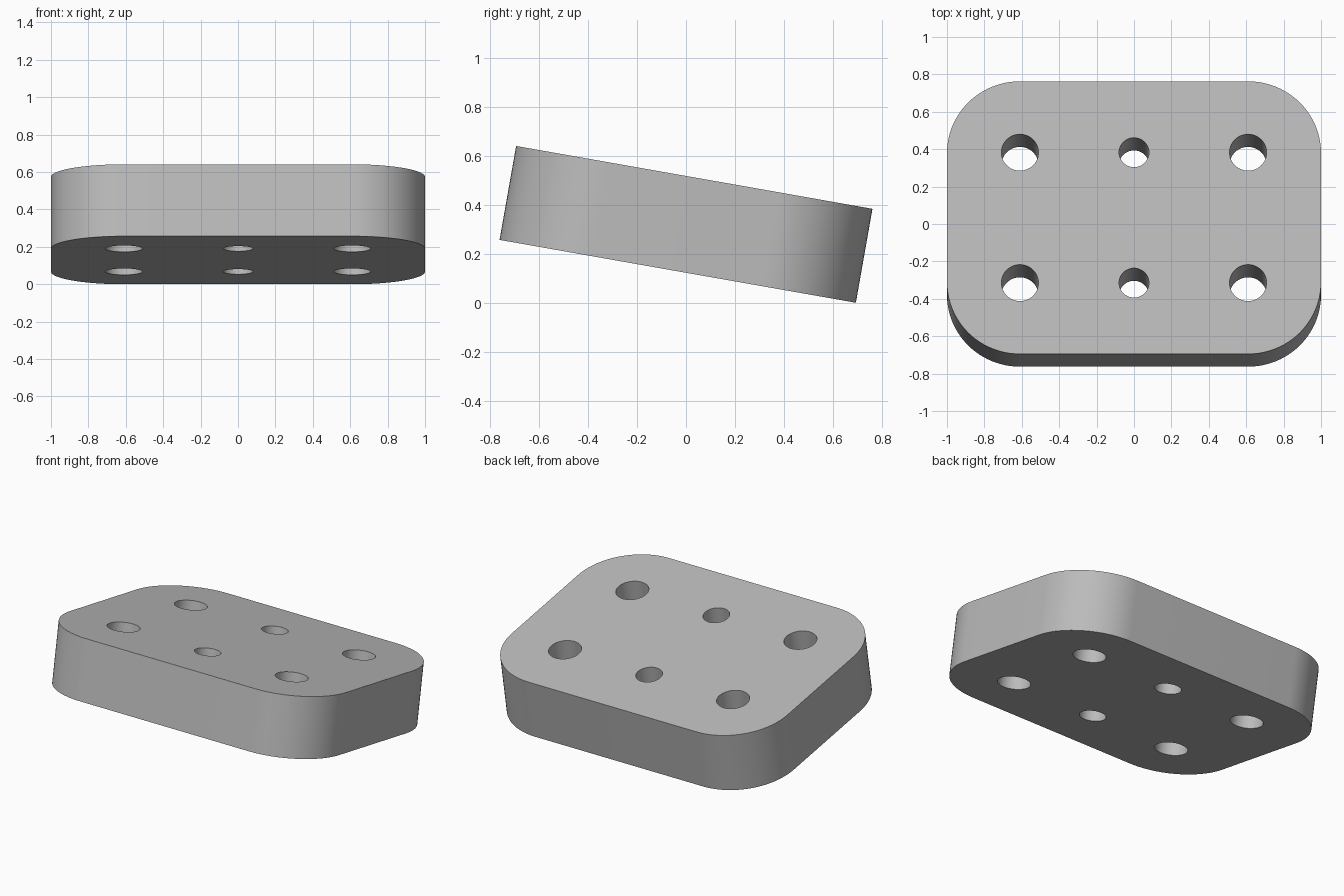
import bpy
import bmesh
from math import cos, sin, pi, radians
from mathutils import Matrix

if "Cube" in bpy.data.objects:
    bpy.data.objects.remove(bpy.data.objects["Cube"], do_unlink=True)

HALF_X, HALF_Y, THICK = 1.0, 0.74, 0.39
CORNER = 0.39
HOLE_X, HOLE_Y = HALF_X - CORNER, 0.354
TILT = radians(-10)

grey = bpy.data.materials.new("plain_grey")
grey.use_nodes = True
colour = (0.5, 0.5, 0.5, 1)
grey.diffuse_color = colour
grey.node_tree.nodes["Principled BSDF"].inputs["Base Color"].default_value = colour


def make_object(name, bm):
    mesh = bpy.data.meshes.new(name)
    bmesh.ops.recalc_face_normals(bm, faces=bm.faces)
    bm.to_mesh(mesh)
    bm.free()
    mesh.materials.append(grey)
    obj = bpy.data.objects.new(name, mesh)
    bpy.context.collection.objects.link(obj)
    return obj


# Rounded plate: four corner arcs joined into one outline, then extruded
bm = bmesh.new()
outline = []
steps = 24
for quarter, (sx, sy) in enumerate([(1, 1), (-1, 1), (-1, -1), (1, -1)]):
    for i in range(steps + 1):
        a = (quarter + i / steps) * pi / 2
        outline.append(bm.verts.new((sx * (HALF_X - CORNER) + CORNER * cos(a),
                                     sy * (HALF_Y - CORNER) + CORNER * sin(a),
                                     -THICK / 2)))
base = bm.faces.new(outline)
top = bmesh.ops.extrude_face_region(bm, geom=[base], use_keep_orig=True)
bmesh.ops.translate(bm, vec=(0, 0, THICK),
                    verts=[v for v in top["geom"] if isinstance(v, bmesh.types.BMVert)])
plate = make_object("drilled_plate", bm)

# Six through holes: large at the corners, smaller in the middle column
bm = bmesh.new()
for x, radius in [(-HOLE_X, 0.099), (0, 0.08), (HOLE_X, 0.099)]:
    for y in (-HOLE_Y, HOLE_Y):
        bmesh.ops.create_cone(bm, cap_ends=True, segments=48, radius1=radius,
                              radius2=radius, depth=2 * THICK,
                              matrix=Matrix.Translation((x, y, 0)))
drills = make_object("hole_cutter", bm)
drills.hide_render = True

cut = plate.modifiers.new("holes", "BOOLEAN")
cut.operation = "DIFFERENCE"
cut.solver = "EXACT"
cut.object = drills

bpy.ops.object.select_all(action="DESELECT")
plate.select_set(True)
bpy.context.view_layer.objects.active = plate
bpy.ops.object.modifier_apply(modifier=cut.name)
bpy.data.objects.remove(drills, do_unlink=True)

# Tilt the plate, front edge up, and rest its back edge on the ground
plate.data.transform(Matrix.Rotation(TILT, 4, "X"))
lowest = min(v.co.z for v in plate.data.vertices)
plate.data.transform(Matrix.Translation((0, 0, -lowest)))
bpy.ops.object.shade_smooth_by_angle(angle=radians(30))
